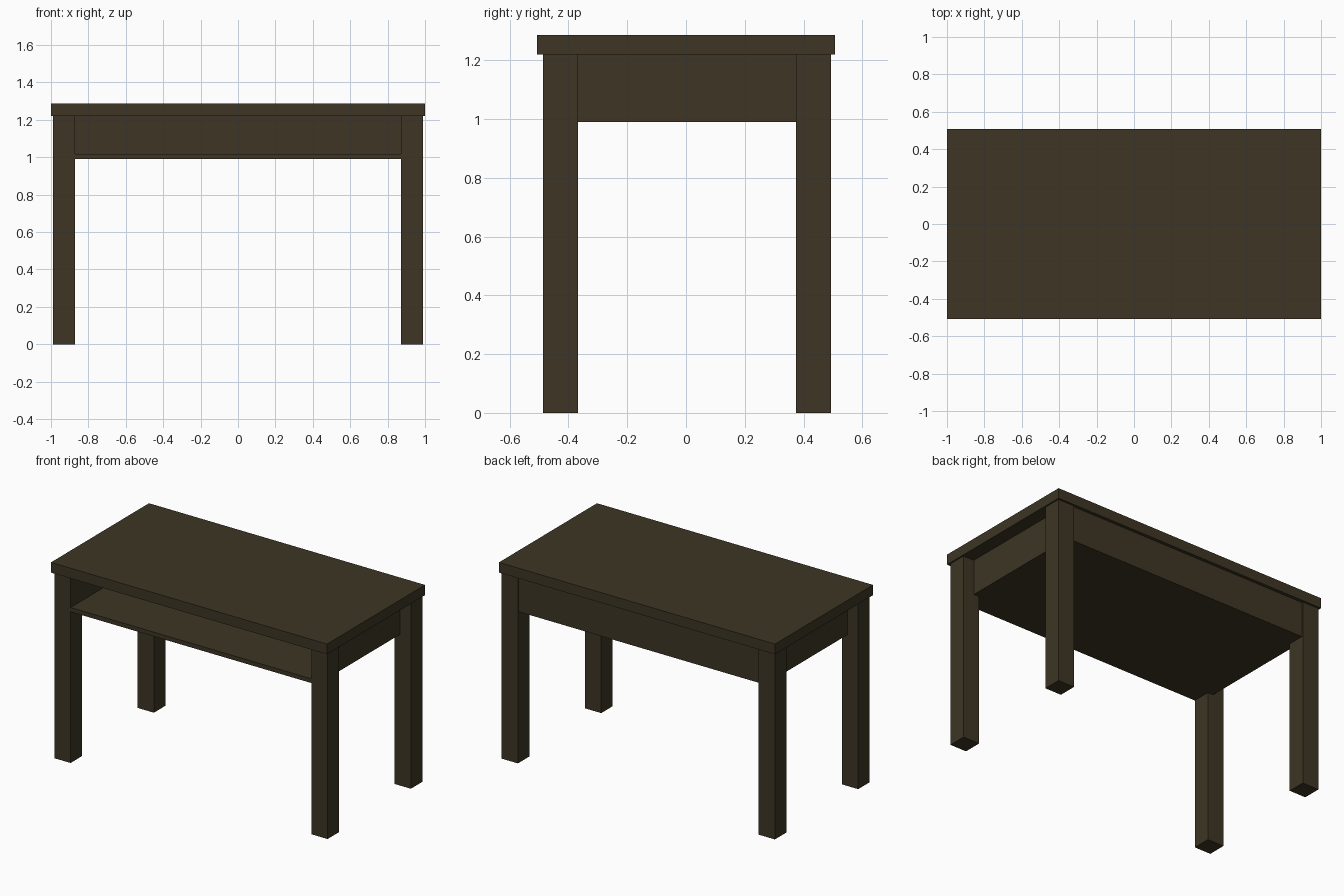
import bpy
import bmesh
from mathutils import Vector

if "Cube" in bpy.data.objects:
    bpy.data.objects.remove(bpy.data.objects["Cube"])

# One dark brown wood colour
wood = bpy.data.materials.new("dark brown wood")
wood.diffuse_color = (0.047, 0.036, 0.018, 1.0)
wood.use_nodes = True
wood.node_tree.nodes["Principled BSDF"].inputs["Base Color"].default_value = wood.diffuse_color


def box(name, x, y, z):
    """Box spanning the given (min, max) ranges."""
    spans = (x, y, z)
    centre = Vector([(a + b) / 2 for a, b in spans])
    size = Vector([b - a for a, b in spans])
    bm = bmesh.new()
    bmesh.ops.create_cube(bm, size=1)
    bmesh.ops.scale(bm, vec=size, verts=bm.verts)
    mesh = bpy.data.meshes.new(name)
    bm.to_mesh(mesh)
    bm.free()
    mesh.materials.append(wood)
    obj = bpy.data.objects.new(name, mesh)
    obj.location = centre
    bpy.context.collection.objects.link(obj)
    return obj


LEG_IN, LEG_OUT = 0.872, 0.99        # leg extents in x
FRONT = (-0.487, -0.368)             # front leg extents in y
BACK = (0.375, 0.494)                # back leg extents in y
SHELF_Z, SHELF_TOP, UNDER_TOP, TOP = 0.99, 1.018, 1.22, 1.287

# Table top
box("table_top", (-1, 1), (-0.507, 0.507), (UNDER_TOP, TOP))

# Legs and recessed side panels
for side, s in (("left", -1), ("right", 1)):
    leg_x = sorted((s * LEG_IN, s * LEG_OUT))
    box(f"front_{side}_leg", leg_x, FRONT, (0, UNDER_TOP))
    box(f"back_{side}_leg", leg_x, BACK, (0, UNDER_TOP))
    panel_x = sorted((s * LEG_IN, s * 0.912))
    box(f"{side}_side_panel", panel_x, (FRONT[1], BACK[0]), (SHELF_Z, UNDER_TOP))

# Back panel, nearly flush with the back legs
box("back_panel", (-LEG_IN, LEG_IN), (0.447, 0.486), (SHELF_Z, UNDER_TOP))

# Shelf under the top, open at the front
box("shelf", (-LEG_IN, LEG_IN), (FRONT[0], 0.447), (SHELF_Z, SHELF_TOP))
